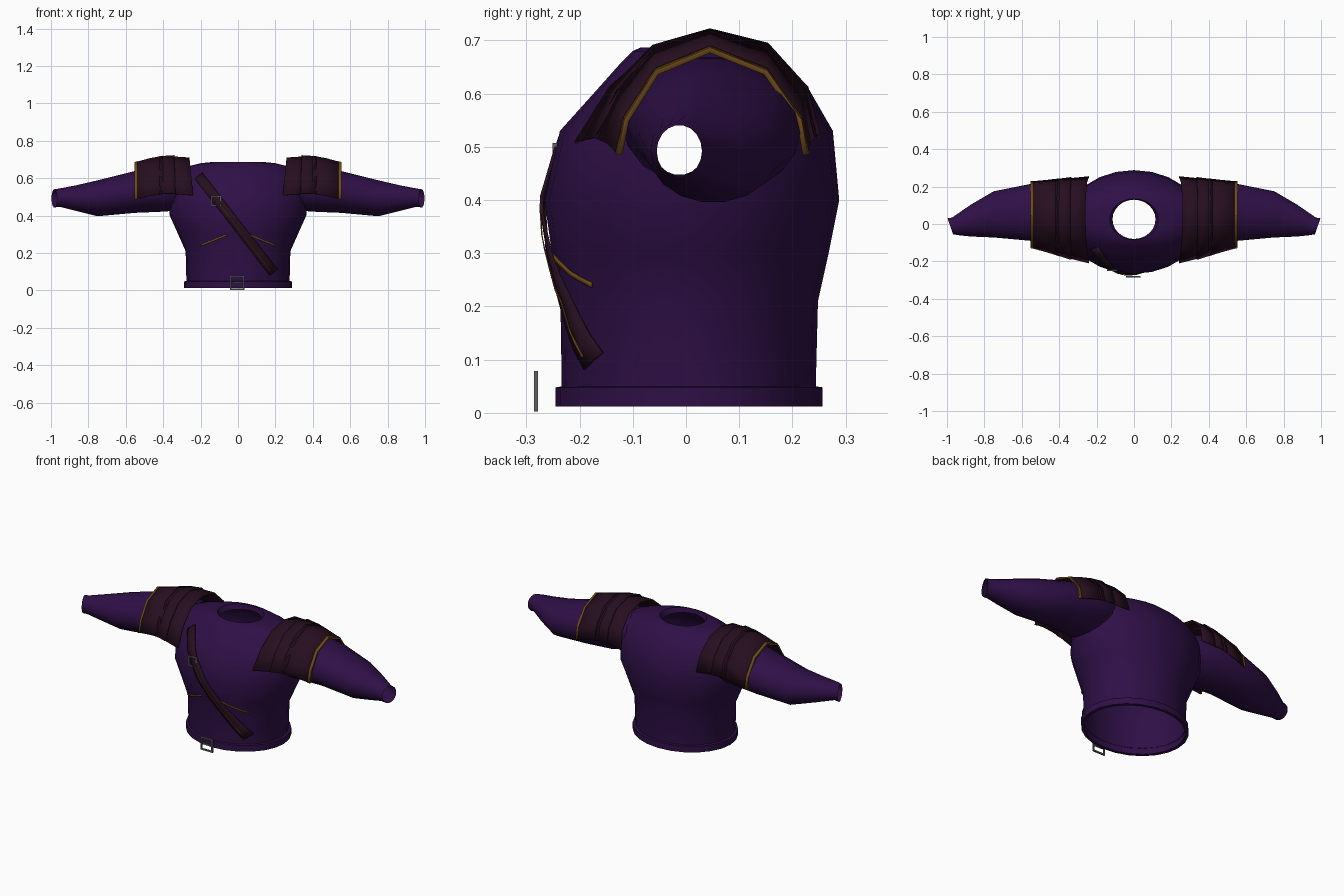
import bpy, bmesh, math
from mathutils import Vector
from mathutils.bvhtree import BVHTree

if "Cube" in bpy.data.objects:
    bpy.data.objects.remove(bpy.data.objects["Cube"])


def material(name, rgb):
    m = bpy.data.materials.new(name)
    m.use_nodes = True
    m.diffuse_color = (*rgb, 1)
    m.node_tree.nodes["Principled BSDF"].inputs["Base Color"].default_value = (*rgb, 1)
    return m


PURPLE = material("purple cloth", (0.028, 0.005, 0.062))
LEATHER = material("dark leather", (0.02, 0.0045, 0.014))
GOLD = material("gold thread", (0.16, 0.07, 0.01))
STEEL = material("grey metal", (0.12, 0.12, 0.12))


def make(name, bm, mat, thick=0, angle=40):
    bmesh.ops.recalc_face_normals(bm, faces=bm.faces)
    me = bpy.data.meshes.new(name)
    bm.to_mesh(me)
    bm.free()
    ob = bpy.data.objects.new(name, me)
    bpy.context.collection.objects.link(ob)
    me.materials.append(mat)
    if thick:
        mod = ob.modifiers.new("thickness", 'SOLIDIFY')
        mod.thickness = thick
        mod.offset = 0
    smooth(ob, angle)
    return ob


def smooth(ob, angle=40):
    bpy.ops.object.select_all(action='DESELECT')
    ob.select_set(True)
    bpy.context.view_layer.objects.active = ob
    bpy.ops.object.shade_smooth_by_angle(angle=math.radians(angle))


def grid(rows, closed=False, caps=False):
    """Skin a list of point rows into a surface."""
    bm = bmesh.new()
    vs = [[bm.verts.new(p) for p in r] for r in rows]
    n = len(rows[0])
    for a, b in zip(vs, vs[1:]):
        for i in range(n if closed else n - 1):
            j = (i + 1) % n
            bm.faces.new((a[i], a[j], b[j], b[i]))
    if caps:
        bm.faces.new(vs[0])
        bm.faces.new(vs[-1])
    return bm


def angles(n):
    return [2 * math.pi * i / n for i in range(n)]


def body_ring(z, rx, y0, y1):
    return [(rx * math.cos(t), (y0 + y1) / 2 + (y1 - y0) / 2 * math.sin(t), z) for t in angles(24)]


def sleeve_ring(s, x, y0, y1, z0, z1, shear=0):
    ry, rz = (y1 - y0) / 2, (z1 - z0) / 2
    return [(s * (x + shear * ry * math.cos(t)), (y0 + y1) / 2 + ry * math.cos(t),
             (z0 + z1) / 2 + rz * math.sin(t)) for t in angles(18)]


# Tunic: torso joined with both sleeves, then opened at hem, neck and cuffs
torso = [(0.015, 0.275, -.233, .243), (0.21, 0.28, -.236, .248), (0.30, 0.32, -.252, .268),
         (0.40, 0.365, -.266, .288), (0.53, 0.37, -.237, .276), (0.61, 0.345, -.165, .23),
         (0.655, 0.30, -.125, .19), (0.68, 0.2, -.1, .16), (0.687, 0.13, -.085, .135),
         (0.66, 0.115, -.08, .13)]
sleeve = [(0.2, -.05, .15, .47, .63), (0.38, -.12, .215, .42, .67), (0.55, -.09, .215, .413, .64),
          (0.75, -.072, .175, .395, .59), (0.87, -.067, .105, .425, .562),
          (0.955, -.06, .035, .447, .545, .35), (0.982, -.055, .03, .443, .541, .35)]
tunic = make("tunic", grid([body_ring(*r) for r in torso], True, True), PURPLE)
for s in (1, -1):
    cutter = make("sleeve_helper", grid([sleeve_ring(s, *r) for r in sleeve], True, True), PURPLE)
    cutter.hide_render = True
    mod = tunic.modifiers.new("join", 'BOOLEAN')
    mod.operation = 'UNION'
    mod.solver = 'EXACT'
    mod.object = cutter
    bpy.context.view_layer.objects.active = tunic
    bpy.ops.object.modifier_apply(modifier=mod.name)
    bpy.data.objects.remove(cutter)
bm = bmesh.new()
bm.from_mesh(tunic.data)
bmesh.ops.delete(bm, geom=[f for f in bm.faces if len(f.verts) >= 16], context='FACES')
surface = BVHTree.FromBMesh(bm)
bm.to_mesh(tunic.data)
bm.free()
smooth(tunic, 50)

# Hem band
hem = [(0.05, .274, -.232, .242), (0.048, .29, -.245, .257), (0.012, .29, -.245, .257),
       (0.012, .272, -.23, .24)]
make("hem_band", grid([body_ring(*r) for r in hem], True), PURPLE)

# Shoulder guards: overlapping arched plates with a gold edge
INNER = [(-.205, .507), (-.14, .61), (-.06, .68), (.045, .705), (.15, .685), (.225, .61), (.25, .515)]
OUTER = [(-.125, .485), (-.112, .55), (-.055, .64), (.045, .682), (.15, .64), (.213, .55), (.225, .485)]


def arch(s, x, lift=0.0, splay=0.0):
    t = (x - 0.26) / 0.29
    pts = []
    for a, b in zip(INNER, OUTER):
        y = a[0] + (b[0] - a[0]) * t
        z = a[1] + (b[1] - a[1]) * t + 0.02 * math.sin(math.pi * min(max(t, 0), 1))
        k = 1 + lift
        low = (0.71 - z) / 0.2
        pts.append((s * (x - splay * low), 0.045 + (y - 0.045) * k, 0.5 + (z - 0.5) * k))
    return pts


for s, side in ((1, "left"), (-1, "right")):
    for i, (x0, x1, lift) in enumerate([(.26, .36, 0), (.34, .42, .015), (.40, .55, .005)]):
        rows = [arch(s, x0, lift + .015, .02 if i == 0 else .005), arch(s, (x0 + x1) / 2, lift), arch(s, x1, lift)]
        make(f"{side}_shoulder_plate_{i + 1}", grid(rows), LEATHER, 0.005)
    trim = [arch(s, .538, .02), arch(s, .551, .02), arch(s, .551, -.03)]
    make(f"{side}_shoulder_trim", grid(trim), GOLD, 0.003)


def front_y(x, z):
    hit = surface.ray_cast(Vector((x, -1, z)), Vector((0, 1, 0)))[0]
    return hit.y if hit else -0.15


def ribbon(name, start, end, width, gap, mat, thick, n=14):
    """Flat band laid over the front of the tunic between two (x, z) points."""
    a, b = Vector(start), Vector(end)
    side = Vector((a.y - b.y, b.x - a.x)).normalized() * width / 2
    rows = []
    for i in range(n + 1):
        p = a.lerp(b, i / n)
        rows.append([(q.x, front_y(q.x, q.y) - gap, q.y) for q in (p - side, p, p + side)])
    return make(name, grid(rows), mat, thick)


# Chest strap, its stitching and the two embroidered chest lines
ribbon("chest_strap", (-.21, .612), (.19, .097), .052, .009, LEATHER, .006)
ribbon("strap_stitching", (-.10, .462), (.172, .105), .005, .0145, GOLD, .002)
for s, side in ((1, "left"), (-1, "right")):
    ribbon(f"{side}_chest_line", (s * .06, .297), (s * .2, .24), .009, .004, GOLD, .004, 8)


def buckle(name, x, y, z, w, h, bar, d=0.008, prong=0.0):
    bm = bmesh.new()
    boxes = [(0, h / 2, w, bar), (0, -h / 2, w, bar), (w / 2, 0, bar, h + bar), (-w / 2, 0, bar, h + bar)]
    if prong:
        boxes.append((0, 0, prong, bar))
    for cx, cz, sx, sz in boxes:
        vs = bmesh.ops.create_cube(bm, size=1)["verts"]
        bmesh.ops.scale(bm, vec=(sx, d, sz), verts=vs)
        bmesh.ops.translate(bm, vec=(x + cx, y, z + cz), verts=vs)
    return make(name, bm, STEEL)


# Buckles
buckle("hem_buckle", -.003, -.282, .041, .07, .068, .008, prong=.05)
buckle("strap_buckle", -.117, front_y(-.117, .478) - .014, .478, .048, .052, .007)
